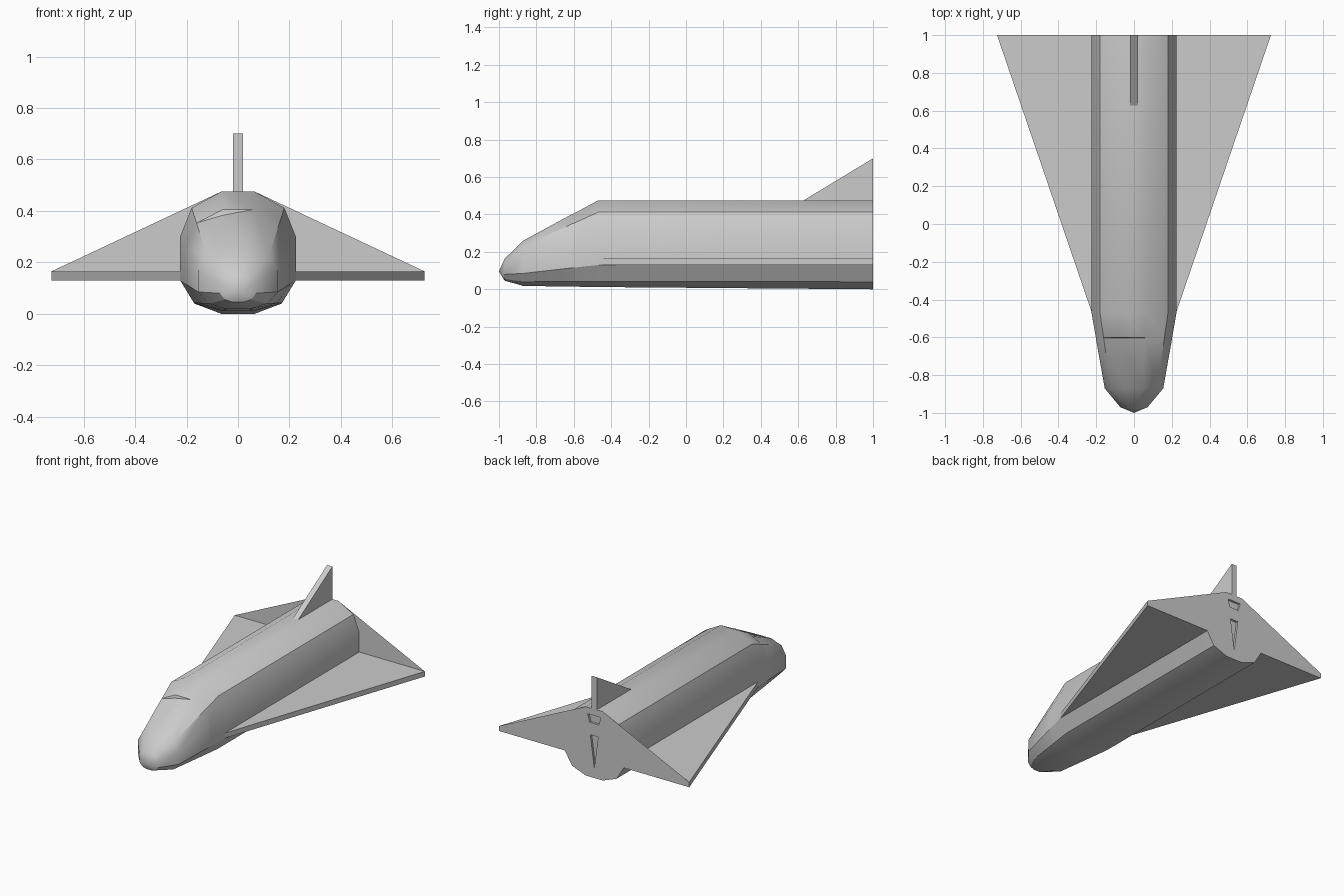
import bpy, bmesh, math

if "Cube" in bpy.data.objects:
    bpy.data.objects.remove(bpy.data.objects["Cube"])

grey = bpy.data.materials.new("hull grey")
grey.diffuse_color = (0.6, 0.6, 0.6, 1)
grey.use_nodes = True
grey.node_tree.nodes["Principled BSDF"].inputs["Base Color"].default_value = grey.diffuse_color


def make(name, verts, faces):
    mesh = bpy.data.meshes.new(name)
    bm = bmesh.new()
    vs = [bm.verts.new(v) for v in verts]
    for f in faces:
        bm.faces.new([vs[i] for i in f])
    bmesh.ops.recalc_face_normals(bm, faces=bm.faces[:])
    bm.to_mesh(mesh)
    bm.free()
    mesh.materials.append(grey)
    obj = bpy.data.objects.new(name, mesh)
    bpy.context.collection.objects.link(obj)
    return obj


def prism(name, low, high):
    """Solid joining two matching outlines."""
    n = len(low)
    sides = [(i, (i + 1) % n, (i + 1) % n + n, i + n) for i in range(n)]
    return make(name, low + high, [tuple(range(n)), tuple(range(n, 2 * n))] + sides)


def ring(y, half):
    """Mirror a half section, listed from top to bottom, into a full ring."""
    return [(x, y, z) for x, z in half] + [(-x, y, z) for x, z in reversed(half)]


# Fuselage: lofted sections from tail to nose
body = [(.065, .475), (.18, .412), (.225, .30), (.225, .13), (.17, .04), (.065, .0)]
front = [(.065, .475), (.18, .412), (.225, .30), (.225, .13), (.17, .042), (.065, .012)]
cheek = [(.045, .26), (.122, .23), (.155, .17), (.155, .085), (.115, .04), (.045, .018)]
snout = [(.022, .163), (.055, .148), (.072, .118), (.072, .08), (.05, .055), (.022, .046)]
t = 0.325
brow = [(a + (c - a) * t, b + (d - b) * t) for (a, b), (c, d) in zip(front, cheek)]
rings = [ring(1, body), ring(-.47, front), ring(-.6, brow), ring(-.603, brow),
         ring(-.87, cheek), ring(-.97, snout)]
# Small step at the windscreen, on one side only
x, y, z = rings[3][11]
rings[3][11] = (x, y, z - .022)
verts = [v for r in rings for v in r] + [(0, -1, .095)]
n, tip = 12, 12 * len(rings)
faces = [tuple(range(n))]
for k in range(len(rings) - 1):
    for i in range(n):
        j = (i + 1) % n
        faces.append((k * n + i, k * n + j, (k + 1) * n + j, (k + 1) * n + i))
faces += [(tip - n + i, tip - n + (i + 1) % n, tip) for i in range(n)]
fuselage = make("fuselage", verts, faces)

# Shallow slots in the tail face
slots = {"upper_slot_cutter": [(-.05, .43), (.05, .43), (.035, .375), (-.035, .375)],
         "lower_slot_cutter": [(-.03, .29), (.03, .29), (0, .07)]}
for name, outline in slots.items():
    cutter = prism(name, [(x, .985, z) for x, z in outline], [(x, 1.05, z) for x, z in outline])
    mod = fuselage.modifiers.new(name, "BOOLEAN")
    mod.operation, mod.solver, mod.object = "DIFFERENCE", "EXACT", cutter
    bpy.context.view_layer.objects.active = fuselage
    fuselage.select_set(True)
    bpy.ops.object.modifier_apply(modifier=name)
    bpy.data.objects.remove(cutter)

bpy.ops.object.select_all(action="DESELECT")
fuselage.select_set(True)
bpy.context.view_layer.objects.active = fuselage
bpy.ops.object.shade_smooth_by_angle(angle=math.radians(30))

# Delta wings with a flat sheet rising from each trailing edge to the hull top
for side, s in (("left", -1), ("right", 1)):
    plan = [(s * .20, -.47), (s * .223, -.47), (s * .725, 1), (s * .20, 1)]
    prism(side + "_wing", [(x, y, .13) for x, y in plan], [(x, y, .165) for x, y in plan])
    sheet = [(.725, .165), (.065, .475), (.18, .412), (.225, .30), (.225, .165)]
    make(side + "_tail_sheet", [(s * x, 1, z) for x, z in sheet], [(0, 1, 2), (0, 2, 3), (0, 3, 4)])

# Tail fin
fin = [(.62, .47), (1, .70), (1, .47)]
prism("tail_fin", [(-.02, y, z) for y, z in fin], [(.02, y, z) for y, z in fin])
